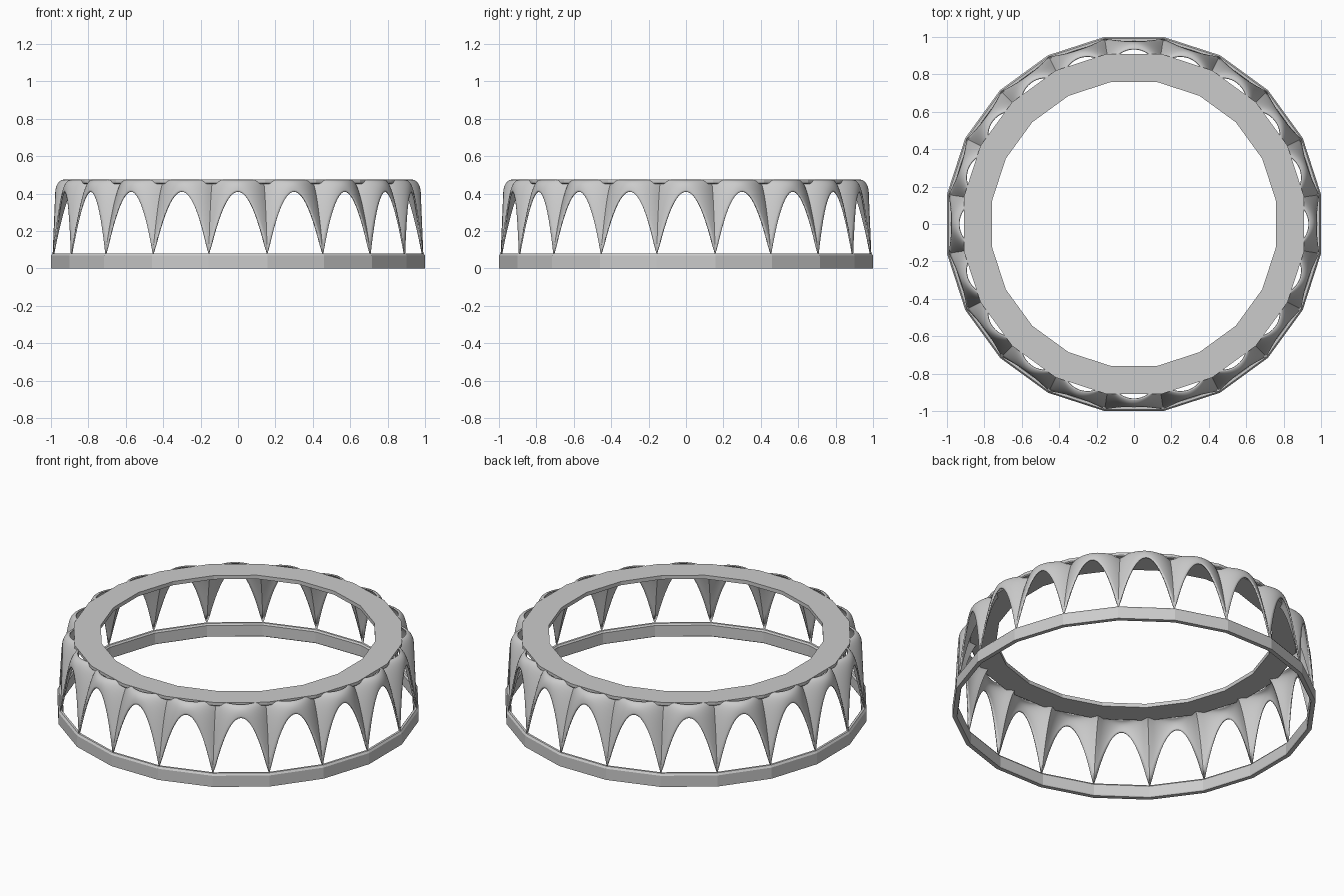
import bpy, bmesh, math
from mathutils import Matrix

if "Cube" in bpy.data.objects:
    bpy.data.objects.remove(bpy.data.objects["Cube"])

SIDES = 20
K = math.tan(math.pi / SIDES)      # half side length per unit of apothem


def make_object(name, bm):
    me = bpy.data.meshes.new(name)
    bm.to_mesh(me)
    bm.free()
    ob = bpy.data.objects.new(name, me)
    bpy.context.collection.objects.link(ob)
    return ob


def polygon_ring(name, profile):
    """Sweep a closed (apothem, z) profile round a 20-sided polygon."""
    bm = bmesh.new()
    loops = []
    for i in range(SIDES):
        a = (i + 0.5) * 2 * math.pi / SIDES
        s = 1 / math.cos(math.pi / SIDES)
        loops.append([bm.verts.new((r * s * math.cos(a), r * s * math.sin(a), z))
                      for r, z in profile])
    n = len(profile)
    for i in range(SIDES):
        p, q = loops[i], loops[(i + 1) % SIDES]
        for j in range(n):
            k = (j + 1) % n
            bm.faces.new((p[j], q[j], q[k], p[k]))
    bmesh.ops.recalc_face_normals(bm, faces=bm.faces)
    return make_object(name, bm)


# Lower hoop with softened edges
polygon_ring("base_ring", [(0.975, 0.0), (1.0, 0.0), (1.0, 0.068), (0.992, 0.08),
                           (0.979, 0.08), (0.972, 0.07), (0.972, 0.006)])

# Flat upper ring
polygon_ring("top_ring", [(0.76, 0.452), (0.905, 0.452), (0.91, 0.457),
                          (0.91, 0.475), (0.76, 0.475)])


def mix(a, b, f):
    return a + (b - a) * f


def panel_point(t, s):
    """t runs across one bay (-1..1), s from the arch rim to the top edge."""
    q = t * t
    rim = (0.977 + 0.014 * q, 0.41 - 0.335 * q)
    ctrl = (mix(0.972, 0.915, q), mix(0.465, 0.468, q))
    top = (0.935 - 0.085 * q, 0.474)
    y, z = [(1 - s) ** 2 * a + 2 * s * (1 - s) * b + s * s * c
            for a, b, c in zip(rim, ctrl, top)]
    return (t * y * K, y, z)


# Vaulted arcade: one curved arch panel, repeated for every side
NT, NS = 24, 10
bm = bmesh.new()
for b in range(SIDES):
    rot = Matrix.Rotation(b * 2 * math.pi / SIDES, 3, 'Z')
    grid = []
    for i in range(NT + 1):
        t = -1 + 2 * i / NT
        col = []
        for j in range(NS + 1):
            v = bm.verts.new(panel_point(t, j / NS))
            v.co = rot @ v.co
            col.append(v)
        grid.append(col)
    for i in range(NT):
        for j in range(NS):
            bm.faces.new((grid[i][j], grid[i][j + 1], grid[i + 1][j + 1], grid[i + 1][j]))
bmesh.ops.remove_doubles(bm, verts=bm.verts, dist=0.0003)
arcade = make_object("arch_panels", bm)
mod = arcade.modifiers.new("thickness", 'SOLIDIFY')
mod.thickness = 0.008
mod.offset = -1

bpy.ops.object.select_all(action='DESELECT')
arcade.select_set(True)
bpy.context.view_layer.objects.active = arcade
bpy.ops.object.shade_smooth_by_angle(angle=math.radians(30))
